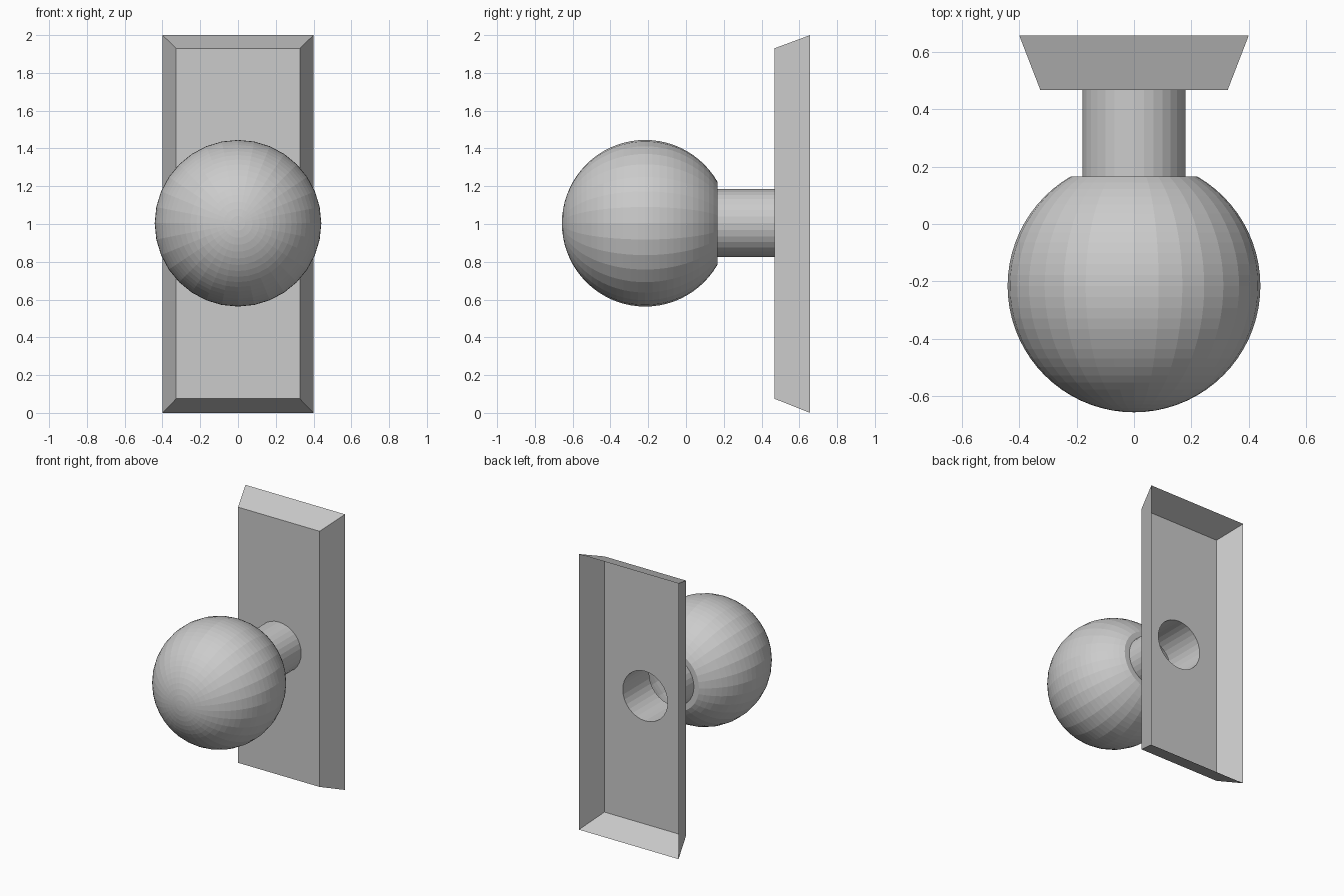
import bpy, bmesh, math

if "Cube" in bpy.data.objects:
    bpy.data.objects.remove(bpy.data.objects["Cube"])

SEG = 32
ZC = 1.004          # height of the knob axis
NECK_R = 0.18
FRONT_Y, BACK_Y = 0.468, 0.657


def ring(bm, r, y):
    return [bm.verts.new((r * math.cos(2 * math.pi * i / SEG), y,
                          ZC + r * math.sin(2 * math.pi * i / SEG)))
            for i in range(SEG)]


def skin(bm, a, b):
    n = len(a)
    for i in range(n):
        j = (i + 1) % n
        bm.faces.new((a[i], a[j], b[j], b[i]))


def finish(bm, name):
    mesh = bpy.data.meshes.new(name)
    bm.to_mesh(mesh)
    bm.free()
    obj = bpy.data.objects.new(name, mesh)
    bpy.context.collection.objects.link(obj)
    return obj


# Knob: ball cut off at the back, flat shoulder, then an open hollow neck
R, CY, STEPS = 0.441, -0.216, 30
bm = bmesh.new()
tip = bm.verts.new((0, CY - R, ZC))
prev = None
profile = []
for k in range(1, STEPS + 1):
    t = math.radians(150) * k / STEPS
    profile.append((R * math.sin(t), CY - R * math.cos(t)))
profile += [(NECK_R, profile[-1][1]), (NECK_R, FRONT_Y)]
for r, y in profile:
    cur = ring(bm, r, y)
    if prev:
        skin(bm, prev, cur)
    else:
        for i in range(SEG):
            bm.faces.new((tip, cur[i], cur[(i + 1) % SEG]))
    prev = cur
bmesh.ops.recalc_face_normals(bm, faces=bm.faces)
if next(iter(tip.link_faces)).normal.y > 0:
    bmesh.ops.reverse_faces(bm, faces=bm.faces)
finish(bm, "knob")

# Backplate: hollow shell with sloped rims, open back and a round hole
bm = bmesh.new()


def rect(hx, z0, z1, y):
    return [bm.verts.new(p) for p in
            ((-hx, y, z0), (hx, y, z0), (hx, y, z1), (-hx, y, z1))]


front = rect(0.327, 0.075, 1.93, FRONT_Y)
back = rect(0.4, 0.0, 2.0, BACK_Y)
hole = ring(bm, NECK_R, FRONT_Y)
edges = [bm.edges.new((loop[i], loop[(i + 1) % len(loop)]))
         for loop in (front, hole) for i in range(len(loop))]
bmesh.ops.triangle_fill(bm, edges=edges, use_beauty=True, normal=(0, -1, 0))
skin(bm, front, back)
bmesh.ops.recalc_face_normals(bm, faces=bm.faces)
bm.normal_update()
if sum(f.normal.y * f.calc_area() for f in bm.faces) > 0:
    bmesh.ops.reverse_faces(bm, faces=bm.faces)
finish(bm, "backplate")
